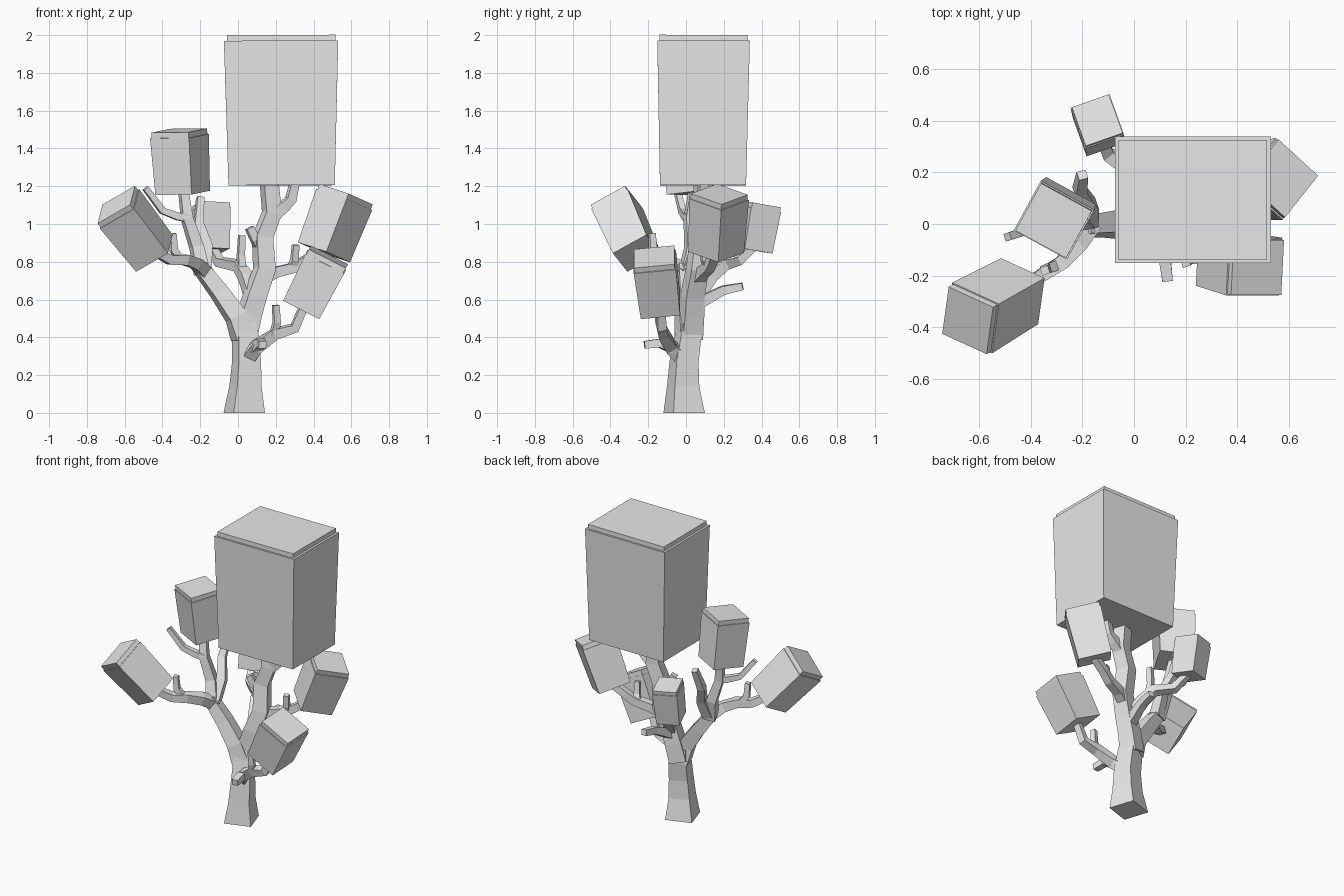
import bpy
import bmesh
from math import cos, sin, radians
from mathutils import Vector

default_cube = bpy.data.objects.get("Cube")
if default_cube:
    bpy.data.objects.remove(default_cube, do_unlink=True)

# One plain colour for everything
grey = bpy.data.materials.new("light_grey")
grey.use_nodes = True
tone = (.8, .8, .8, 1)
grey.diffuse_color = tone
grey.node_tree.nodes["Principled BSDF"].inputs["Base Color"].default_value = tone


def loft(name, rings):
    """Join four-cornered rings into a closed, flat-shaded solid."""
    bm = bmesh.new()
    loops = [[bm.verts.new(point) for point in ring] for ring in rings]
    for low, high in zip(loops, loops[1:]):
        for i in range(len(low)):
            j = (i + 1) % len(low)
            bm.faces.new((low[i], low[j], high[j], high[i]))
    bm.faces.new(list(reversed(loops[0])))
    bm.faces.new(loops[-1])
    bmesh.ops.recalc_face_normals(bm, faces=bm.faces[:])
    mesh = bpy.data.meshes.new(name)
    bm.to_mesh(mesh)
    bm.free()
    mesh.materials.append(grey)
    obj = bpy.data.objects.new(name, mesh)
    bpy.context.collection.objects.link(obj)
    return obj


def square(centre, side, other):
    return [centre - side - other, centre + side - other,
            centre + side + other, centre - side + other]


def across(direction, hint):
    """Two unit vectors square to a direction, the first nearest the hint."""
    side = (hint - direction * hint.dot(direction)).normalized()
    return side, direction.cross(side)


TURN = radians(18)
HINTS = (Vector((cos(TURN), sin(TURN), 0)), Vector((-sin(TURN), cos(TURN), 0)))


def limb(name, start, end, *path, radii=None):
    """Square-sectioned branch tapering along a path."""
    points = [Vector(p) for p in path]
    last = len(points) - 1
    overall = points[last] - points[0]
    hint = min(HINTS, key=lambda h: abs(h.dot(overall)))
    rings = []
    for i, point in enumerate(points):
        along = (points[min(i + 1, last)] - points[max(i - 1, 0)]).normalized()
        if name == "trunk" and i == 0:
            along = Vector((0, 0, 1))
        half = radii[i] if radii else start + (end - start) * i / last
        side, other = across(along, hint)
        rings.append(square(point, side * half, other * half))
    return loft(name, rings)


def block(name, bottom, top, facing, width, depth, cap=.03):
    """Flared foliage block with a slightly inset cap."""
    bottom, top = Vector(bottom), Vector(top)
    axis = (top - bottom).normalized()
    side, other = across(axis, Vector(facing))
    side, other = side * width / 2, other * depth / 2
    layers = ((bottom, .93), (top, 1), (top, .95), (top + axis * cap, .95))
    return loft(name, [square(c, side * s, other * s) for c, s in layers])


# Trunk and the two main boughs
limb("trunk", .09, .05,
     (.033, -.01, 0), (.04, -.015, .14), (.045, -.01, .27), (.04, .01, .4), (.03, .02, .5),
     radii=(.087, .068, .061, .056, .05))
limb("left_bough", .056, .04,
     (.03, .02, .4), (.06, .03, .52), (.09, .035, .62), (.14, .06, .76),
     (.13, .08, .93), (.18, .09, 1.06), (.165, .09, 1.22))
limb("right_bough", .056, .036,
     (.03, .01, .4), (-.01, 0, .51), (-.1, 0, .64), (-.2, -.01, .77))

# Branches on the left bough
limb("crown_fork", .032, .022,
     (.165, .085, 1.03), (.24, .09, 1.09), (.28, .09, 1.13), (.3, .09, 1.22))
limb("crown_stub", .024, .02,
     (.12, .08, .87), (.09, .05, .92), (.06, .04, .98))
limb("left_branch", .03, .022,
     (.13, .06, .71), (.2, .09, .745), (.3, .12, .77), (.36, .14, .81), (.46, .16, .87))
limb("left_twig", .021, .016,
     (.28, .12, .76), (.3, .1, .81), (.305, .09, .89))
limb("back_branch", .035, .02,
     (.08, .05, .61), (.04, .13, .72), (0, .2, .78), (-.1, .27, .8), (-.14, .36, .88))
limb("back_twig", .02, .016,
     (.02, .17, .76), (.015, .18, .83), (.02, .18, .94))
limb("back_stub", .032, .019,
     (.08, .04, .57), (.09, .12, .61), (.1, .2, .65), (.11, .3, .67))

# Branches low on the front of the trunk
limb("front_branch", .036, .02,
     (.05, -.02, .29), (.1, -.08, .35), (.2, -.12, .42), (.3, -.13, .45), (.35, -.135, .57))
limb("front_stub", .026, .02,
     (.09, -.07, .34), (.12, -.14, .37), (.13, -.22, .36))
limb("front_twig", .02, .016,
     (.19, -.12, .41), (.205, -.14, .48), (.2, -.15, .57))

# Branches on the right bough
limb("right_low_branch", .034, .022,
     (-.17, 0, .74), (-.22, -.08, .79), (-.28, -.15, .81), (-.36, -.2, .81), (-.45, -.26, .86))
limb("right_low_twig", .021, .016,
     (-.3, -.16, .81), (-.34, -.175, .86), (-.345, -.18, .95))
limb("right_high_branch", .036, .022,
     (-.19, 0, .74), (-.22, .03, .88), (-.27, .02, 1.03), (-.29, .04, 1.18))
limb("right_high_twig", .022, .015,
     (-.26, .02, 1.03), (-.32, 0, 1.04), (-.4, -.02, 1.07), (-.49, -.05, 1.19))
limb("right_back_twig", .034, .018,
     (-.18, .01, .76), (-.17, .07, .88), (-.21, .13, 1), (-.2, .19, 1.14))

# Foliage blocks
block("crown_block", (.231, .09, 1.205), (.228, .093, 1.97), (1, 0, 0), .605, .49)
block("right_high_block", (-.293, .04, 1.165), (-.31, .015, 1.465), (.88, -.48, 0), .235, .22)
block("right_low_block", (-.443, -.26, .845), (-.627, -.364, 1.08), (.18, -.08, .1), .225, .22)
block("back_block", (-.14, .36, .86), (-.142, .398, 1.08), (.15, .054, 0), .16, .17, .025)
block("left_high_block", (.455, .16, .85), (.562, .175, 1.13), (.135, .17, -.06), .225, .225)
block("left_low_block", (.34, -.135, .555), (.465, -.165, .8), (.21, 0, -.11), .23, .225)
